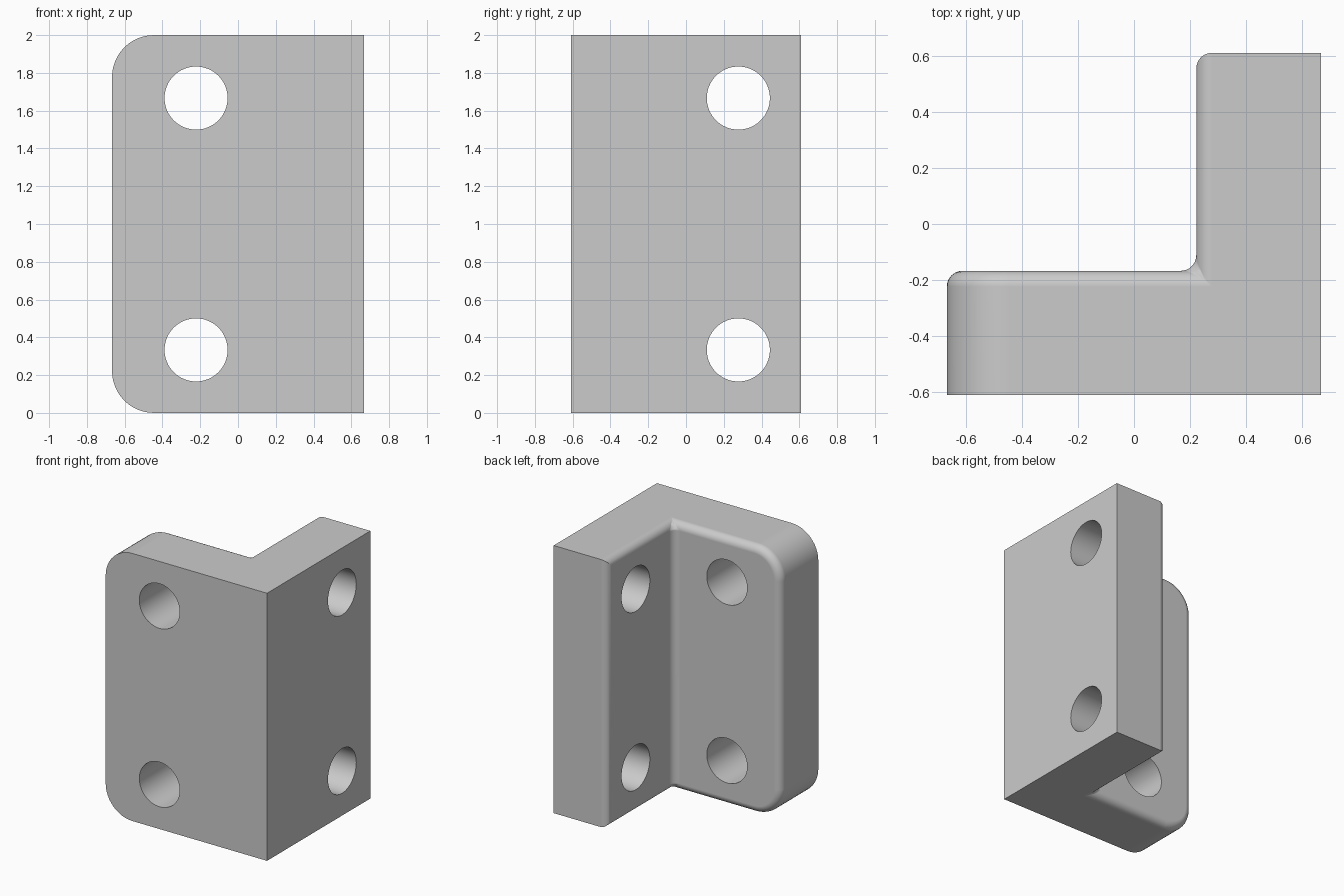
import bpy, bmesh, math

cube = bpy.data.objects.get("Cube")
if cube:
    bpy.data.objects.remove(cube, do_unlink=True)

W, D, H = 0.667, 0.61, 2.0        # half width, half depth, height
IX, IY = 0.222, -0.167            # inner faces of the two plates
CORNER, FILLET, HOLE = 0.222, 0.056, 0.167

grey = bpy.data.materials.new("plain grey")
grey.use_nodes = True
colour = (0.6, 0.6, 0.6, 1)
grey.diffuse_color = colour
grey.node_tree.nodes["Principled BSDF"].inputs["Base Color"].default_value = colour

# L-shaped angle block
bm = bmesh.new()
profile = [(-W, -D), (W, -D), (W, D), (IX, D), (IX, IY), (-W, IY)]
base = bm.faces.new([bm.verts.new((x, y, 0)) for x, y in profile])
top = bmesh.ops.extrude_face_region(bm, geom=[base])["geom"]
bmesh.ops.translate(bm, vec=(0, 0, H), verts=[v for v in top if isinstance(v, bmesh.types.BMVert)])
bmesh.ops.recalc_face_normals(bm, faces=bm.faces)


def round_edges(edges, radius, segments):
    bmesh.ops.bevel(bm, geom=edges, offset=radius, offset_type='OFFSET', segments=segments,
                    profile=0.5, affect='EDGES', clamp_overlap=False)


# Large rounded corners on the free end of the front plate
round_edges([e for e in bm.edges if all(abs(v.co.x + W) < 1e-4 for v in e.verts)
             and abs(e.verts[0].co.y - e.verts[1].co.y) > 0.1], CORNER, 12)


# Soft fillet around both inner faces
def is_inner(face):
    c, n = face.calc_center_median(), face.normal
    return (n.y > 0.99 and abs(c.y - IY) < 1e-3) or (n.x < -0.99 and abs(c.x - IX) < 1e-3)


round_edges([e for e in bm.edges if any(is_inner(f) for f in e.link_faces)], FILLET, 8)
bmesh.ops.recalc_face_normals(bm, faces=bm.faces)
mesh = bpy.data.meshes.new("angle_block")
bm.to_mesh(mesh)
bm.free()
mesh.materials.append(grey)
block = bpy.data.objects.new("angle_block", mesh)
bpy.context.collection.objects.link(block)


# Screw holes: two through each plate
def drill(location, rotation):
    bpy.ops.mesh.primitive_cylinder_add(vertices=64, radius=HOLE, depth=1.0,
                                        location=location, rotation=rotation)
    cutter = bpy.context.object
    cutter.name = "hole_cutter"
    cutter.hide_render = True
    cutter.data.materials.append(grey)
    bpy.context.view_layer.objects.active = block
    mod = block.modifiers.new("hole", 'BOOLEAN')
    mod.operation, mod.solver, mod.object = 'DIFFERENCE', 'EXACT', cutter
    bpy.ops.object.modifier_apply(modifier=mod.name)
    bpy.data.objects.remove(cutter, do_unlink=True)


for z in (H / 6, H * 5 / 6):
    drill((-0.222, -0.39, z), (math.pi / 2, 0, 0))
    drill((0.445, 0.277, z), (0, math.pi / 2, 0))

# Smooth shading with crisp edges and flat plate faces
bpy.ops.object.select_all(action='DESELECT')
block.select_set(True)
bpy.context.view_layer.objects.active = block
bpy.ops.object.shade_smooth_by_angle(angle=math.radians(30))
block.modifiers.new("flat_faces", 'WEIGHTED_NORMAL').keep_sharp = True
